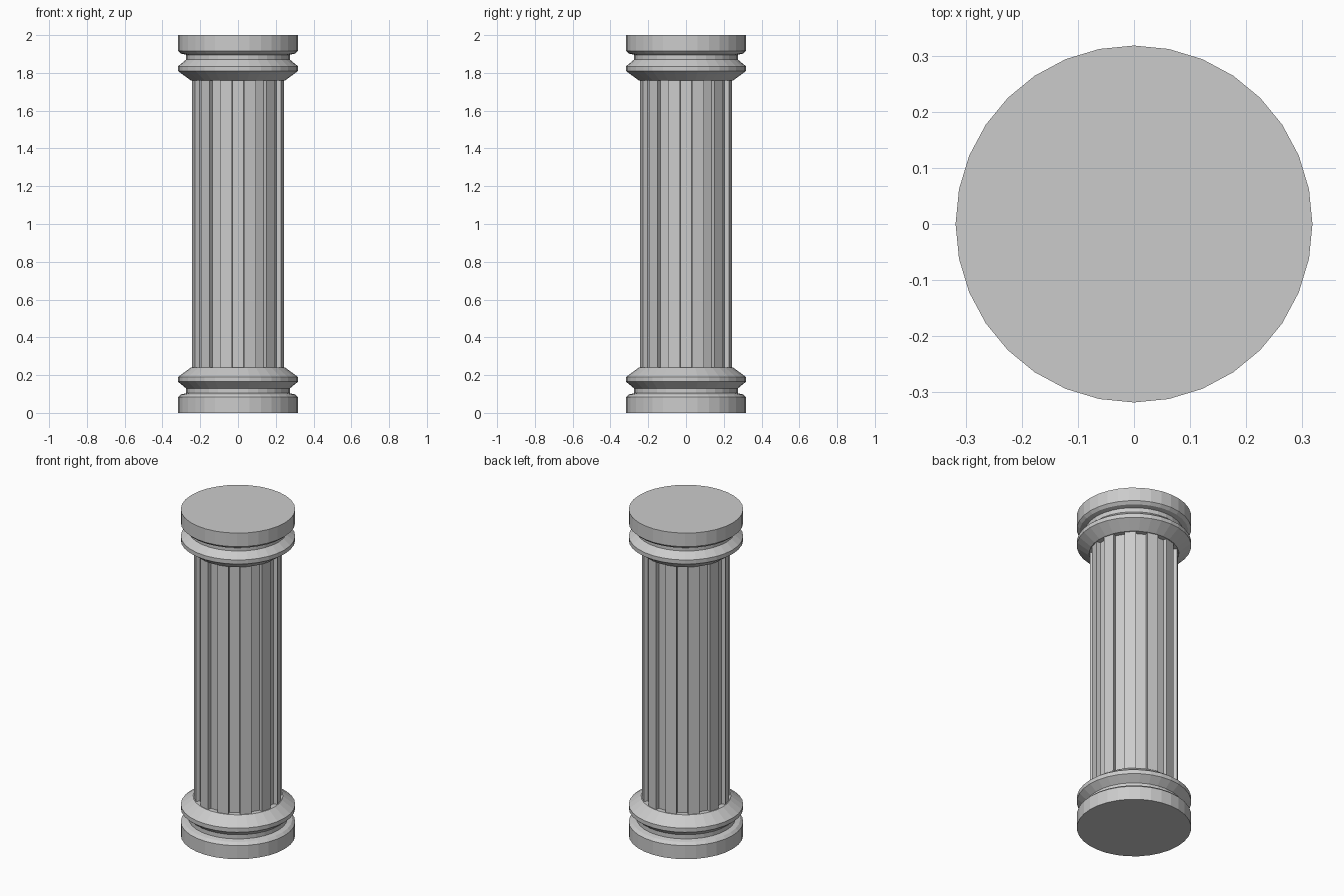
import bpy, bmesh
from math import sin, cos, pi, radians

if "Cube" in bpy.data.objects:
    bpy.data.objects.remove(bpy.data.objects["Cube"])


def make_object(name, bm):
    bmesh.ops.recalc_face_normals(bm, faces=bm.faces)
    mesh = bpy.data.meshes.new(name)
    bm.to_mesh(mesh)
    bm.free()
    obj = bpy.data.objects.new(name, mesh)
    bpy.context.collection.objects.link(obj)
    return obj


def loft(name, rings):
    """Skin a stack of equal-length rings and cap both ends."""
    bm = bmesh.new()
    loops = [[bm.verts.new(p) for p in ring] for ring in rings]
    n = len(loops[0])
    for a, b in zip(loops, loops[1:]):
        for i in range(n):
            j = (i + 1) % n
            bm.faces.new((a[i], a[j], b[j], b[i]))
    bm.faces.new(loops[0][::-1])
    bm.faces.new(loops[-1])
    return make_object(name, bm)


def circle(r, z, n=32):
    return [(r * cos(2 * pi * i / n), r * sin(2 * pi * i / n), z) for i in range(n)]


# Turned moulding profile (radius, height), mirrored for the capital
PROFILE = [(0.318, 0.0), (0.318, 0.083), (0.302, 0.098), (0.275, 0.104),
           (0.275, 0.13), (0.318, 0.165), (0.318, 0.19), (0.25, 0.24)]
loft("base", [circle(r, z) for r, z in PROFILE])
loft("capital", [circle(r, 2 - z) for r, z in PROFILE])


# Fluted shaft: 12 ribs alternating with 12 grooves
def fluted_ring(z, ribs=12, outer=0.246, inner=0.222):
    pts = []
    step = 360 / (2 * ribs)
    for k in range(2 * ribs):
        r = outer if k % 2 == 0 else inner
        for edge in (0, 1):
            a = radians(7.5 + (k + edge) * step)
            pts.append((r * cos(a), r * sin(a), z))
    return pts


loft("fluted_shaft", [fluted_ring(0.235), fluted_ring(1.765)])
